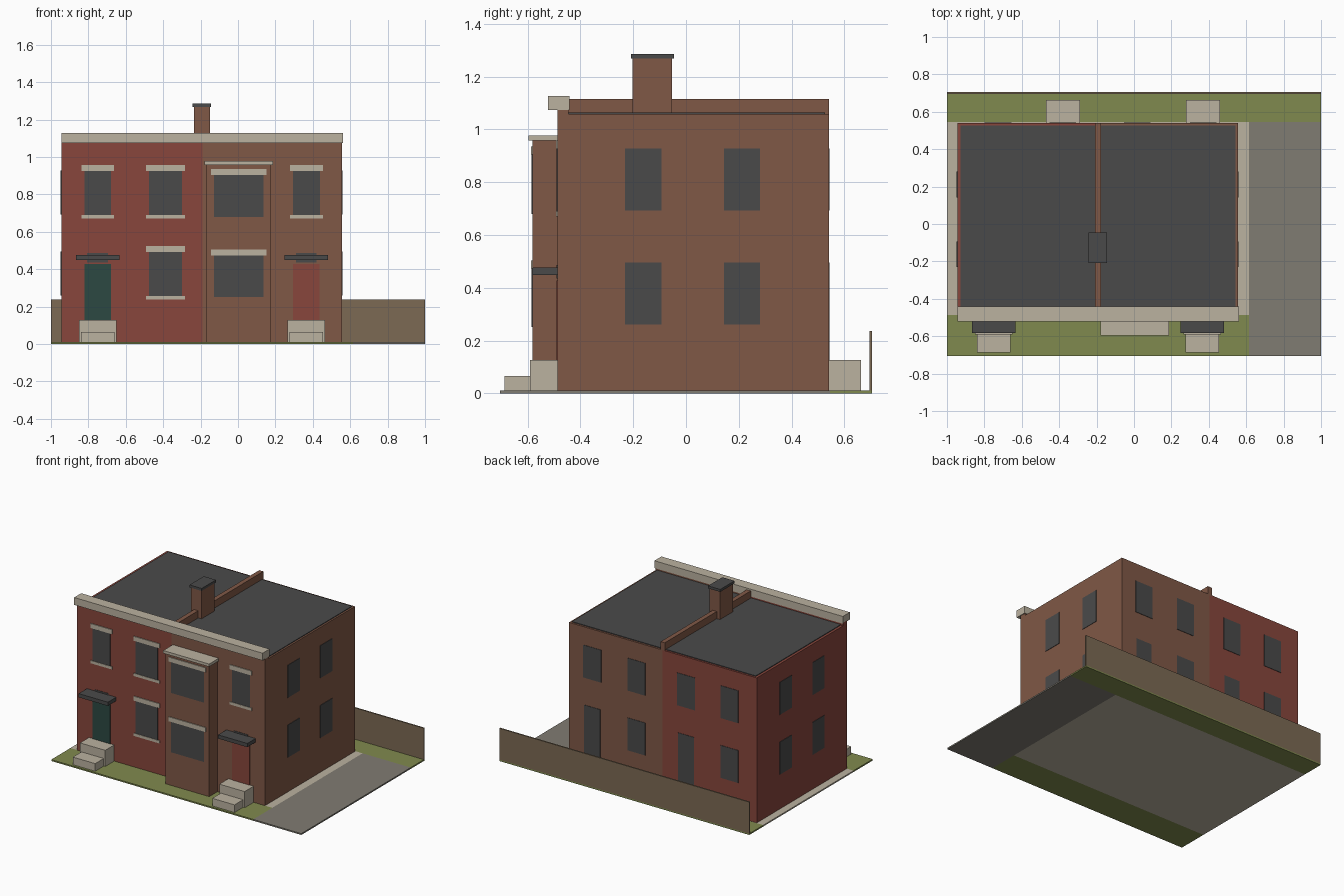
import bpy

if "Cube" in bpy.data.objects:
    bpy.data.objects.remove(bpy.data.objects["Cube"])


def lin(c):
    c /= 255
    return c / 12.92 if c <= 0.04045 else ((c + 0.055) / 1.055) ** 2.4


def mat(name, r, g, b):
    m = bpy.data.materials.new(name)
    m.diffuse_color = (lin(r), lin(g), lin(b), 1)
    m.use_nodes = True
    m.node_tree.nodes["Principled BSDF"].inputs["Base Color"].default_value = m.diffuse_color
    return m


RED = mat("red brick", 136, 70, 60)
BROWN = mat("brown brick", 128, 88, 70)
STONE = mat("pale stone", 187, 178, 160)
DARK = mat("dark grey", 74, 74, 74)
GRASS = mat("grass green", 128, 138, 78)
DRIVE = mat("driveway grey", 128, 124, 114)
FENCE = mat("fence brown", 124, 106, 84)
TEAL = mat("teal", 44, 72, 66)


def box(name, m, x0, x1, y0, y1, z0, z1):
    """Axis-aligned box between two corners."""
    v = [(x, y, z) for z in (z0, z1) for x, y in ((x0, y0), (x1, y0), (x1, y1), (x0, y1))]
    f = [(3, 2, 1, 0), (4, 5, 6, 7), (0, 1, 5, 4), (1, 2, 6, 5), (2, 3, 7, 6), (3, 0, 4, 7)]
    me = bpy.data.meshes.new(name)
    me.from_pydata(v, [], f)
    me.materials.append(m)
    ob = bpy.data.objects.new(name, me)
    bpy.context.collection.objects.link(ob)
    return ob


L, R, MID = -0.945, 0.557, -0.19      # house ends and dividing line
F, B = -0.487, 0.541                  # front and back walls
BAY = -0.582                          # front of bay
T = 0.003                             # plate thickness

# Ground: lawns, paving under the house, driveway
box("front_lawn", GRASS, -1, 0.615, -0.705, F, 0, 0.01)
box("back_lawn", GRASS, -1, 1, 0.545, 0.705, 0, 0.01)
box("paving", STONE, -1, 0.615, F, 0.545, 0, 0.01)
box("driveway", DRIVE, 0.615, 1, -0.705, 0.545, 0, 0.01)
box("back_fence", FENCE, -1, 1, 0.695, 0.705, 0.005, 0.237)

# Two houses with front parapets and flat roofs
for name, m, x0, x1, r0, r1 in (("left", RED, L, MID, L + 0.018, -0.209),
                                ("right", BROWN, MID, R, -0.176, R - 0.013)):
    box(name + "_house_walls", m, x0, x1, F, B, 0.005, 1.058)
    box(name + "_parapet", m, x0, x1, F, -0.445, 1.058, 1.08)
    box(name + "_roof", DARK, r0, r1, -0.445, 0.527, 1.05, 1.063)
box("party_wall", BROWN, -0.209, -0.176, -0.445, B, 1.05, 1.115)
box("cornice", STONE, L, 0.562, -0.522, -0.442, 1.074, 1.127)

# Chimney
box("chimney", BROWN, -0.235, -0.15, -0.203, -0.053, 1.05, 1.268)
box("chimney_cap", DARK, -0.242, -0.145, -0.208, -0.045, 1.268, 1.286)

# Bay
box("bay", BROWN, -0.172, 0.177, BAY, F, 0.005, 0.957)
box("bay_cap", STONE, -0.18, 0.187, -0.597, F, 0.957, 0.977)


def front_window(name, x0, x1, z0, z1, y=F, sill=True):
    """Glass plate with stone lintel and optional sill."""
    box(name + "_glass", DARK, x0, x1, y - T, y, z0, z1)
    box(name + "_lintel", STONE, x0 - 0.016, x1 + 0.016, y - 2 * T, y, z1, z1 + 0.032)
    if sill:
        box(name + "_sill", STONE, x0 - 0.016, x1 + 0.016, y - 2 * T, y, z0 - 0.02, z0)


front_window("left_upper_window", -0.82, -0.68, 0.69, 0.925)
front_window("middle_upper_window", -0.476, -0.3, 0.69, 0.925)
front_window("middle_lower_window", -0.476, -0.3, 0.257, 0.492)
front_window("right_upper_window", 0.294, 0.438, 0.69, 0.925)
front_window("bay_upper_window", -0.128, 0.137, 0.68, 0.904, BAY, False)
front_window("bay_lower_window", -0.128, 0.137, 0.251, 0.472, BAY, False)

# Front doors with transoms, canopies and steps
for name, m, c in (("left", TEAL, -0.75), ("right", RED, 0.365)):
    box(name + "_door", m, c - 0.071, c + 0.071, F - T, F, 0.12, 0.428)
    box(name + "_transom", DARK, c - 0.056, c + 0.056, F - T, F, 0.435, 0.487)
    box(name + "_canopy", DARK, c - 0.117, c + 0.117, BAY, F, 0.449, 0.476)
    box(name + "_top_step", STONE, c - 0.101, c + 0.101, -0.59, F, 0.005, 0.127)
    box(name + "_low_step", STONE, c - 0.089, c + 0.089, -0.688, -0.59, 0.005, 0.065)

# Side windows on both ends
for y in (-0.162, 0.212):
    for z in (0.26, 0.692):
        box("right_side_window", DARK, R, R + T, y - 0.069, y + 0.069, z, z + 0.235)
        box("left_side_window", DARK, L - T, L, y - 0.069, y + 0.069, z, z + 0.235)

# Back windows, doors and steps
for x, door in ((-0.727, False), (-0.38, True), (0.018, False), (0.37, True)):
    box("back_upper_window", DARK, x - 0.071, x + 0.071, B, B + T, 0.692, 0.927)
    if door:
        box("back_door", DARK, x - 0.064, x + 0.064, B, B + T, 0.12, 0.495)
        box("back_step", STONE, x - 0.091, x + 0.091, B, 0.662, 0.005, 0.127)
    else:
        box("back_lower_window", DARK, x - 0.071, x + 0.071, B, B + T, 0.26, 0.495)
